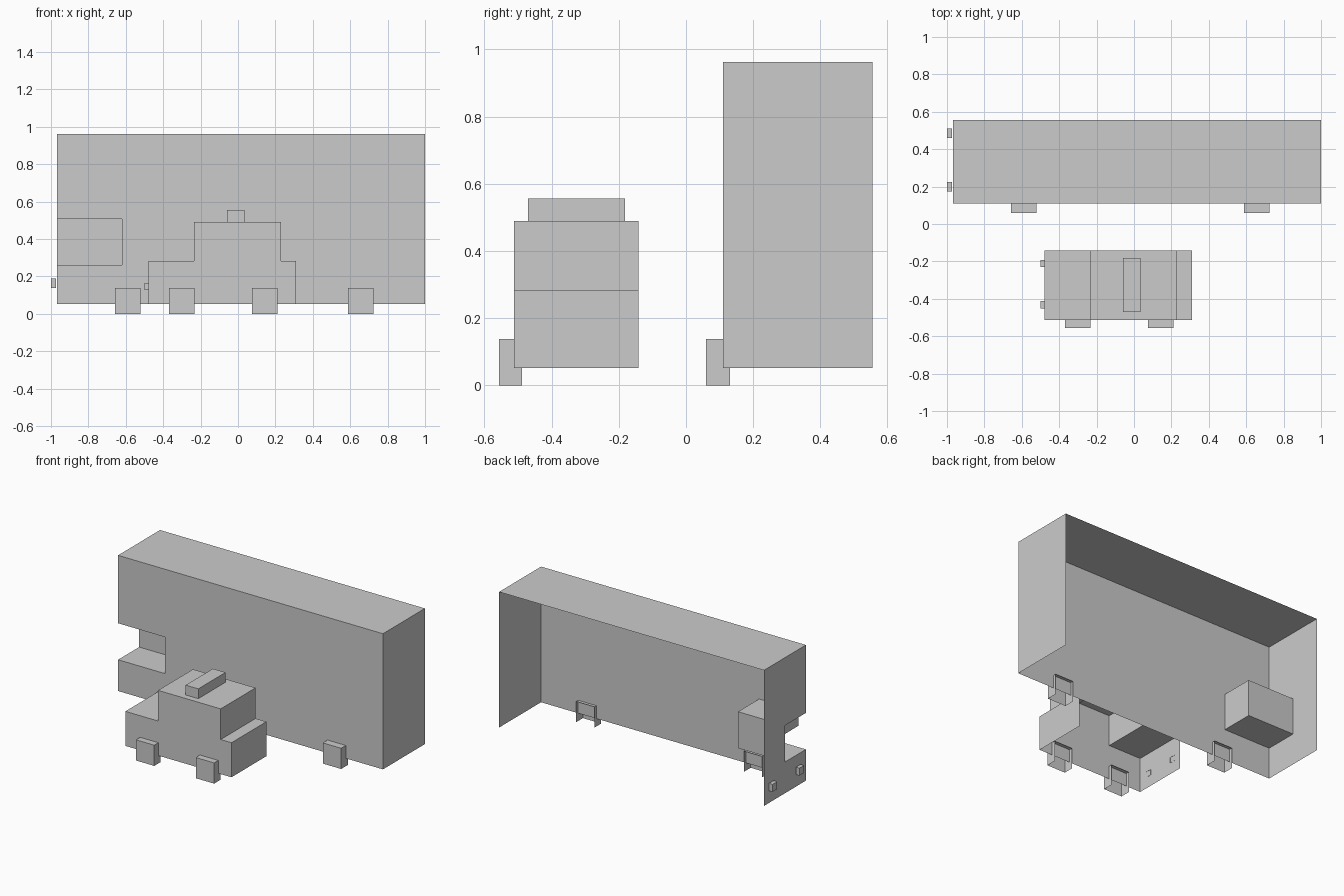
import bpy, bmesh

if "Cube" in bpy.data.objects:
    bpy.data.objects.remove(bpy.data.objects["Cube"])


def strip_faces(bm, open_sides):
    """Remove the flat faces lying on the given extreme sides, e.g. 'y+' or 'z-'."""
    doomed = set()
    for side in open_sides:
        axis, sign = "xyz".index(side[0]), 1 if side[1] == "+" else -1
        limit = max(sign * v.co[axis] for v in bm.verts)
        doomed |= {f for f in bm.faces
                   if all(abs(sign * v.co[axis] - limit) < 1e-4 for v in f.verts)}
    bmesh.ops.delete(bm, geom=list(doomed), context='FACES')


def prism(name, outline, y0, y1, open_sides=()):
    """Extrude an x-z outline along y, leaving the given sides open."""
    bm = bmesh.new()
    face = bm.faces.new([bm.verts.new((x, y0, z)) for x, z in outline])
    ext = bmesh.ops.extrude_face_region(bm, geom=[face], use_keep_orig=True)
    for v in ext["geom"]:
        if isinstance(v, bmesh.types.BMVert):
            v.co.y = y1
    bmesh.ops.recalc_face_normals(bm, faces=bm.faces)
    strip_faces(bm, open_sides)
    mesh = bpy.data.meshes.new(name)
    bm.to_mesh(mesh)
    bm.free()
    obj = bpy.data.objects.new(name, mesh)
    bpy.context.collection.objects.link(obj)
    return obj


def box(name, xs, ys, zs, open_sides=()):
    (x0, x1), (z0, z1) = xs, zs
    return prism(name, [(x0, z0), (x1, z0), (x1, z1), (x0, z1)], *ys, open_sides)


SHELL = ("y+", "z-")

# Bus body: hollow shell with an open corner platform recess
bus = box("bus_body", (-0.968, 1.0), (0.11, 0.555), (0.052, 0.963))
cutter = box("recess_cutter", (-1.2, -0.62), (-0.1, 0.333), (0.262, 0.507))
cutter.hide_render = True
mod = bus.modifiers.new("recess", 'BOOLEAN')
mod.operation, mod.solver, mod.object = 'DIFFERENCE', 'EXACT', cutter
bm = bmesh.new()
bm.from_object(bus, bpy.context.evaluated_depsgraph_get())
bus.modifiers.clear()
strip_faces(bm, SHELL)
bm.to_mesh(bus.data)
bm.free()
bpy.data.objects.remove(cutter)

# Car body: stepped hood, cabin and trunk
prism("car_body", [(-0.478, 0.052), (0.31, 0.052), (0.31, 0.284), (0.23, 0.284),
                   (0.23, 0.49), (-0.235, 0.49), (-0.235, 0.284), (-0.478, 0.284)],
      -0.512, -0.142, SHELL)

# Roof sign
box("roof_sign", (-0.06, 0.034), (-0.47, -0.181), (0.49, 0.556), SHELL)

# Wheels
for vehicle, y0, y1, centres in (("bus", 0.06, 0.131, (-0.59, 0.656)),
                                 ("car", -0.556, -0.488, (-0.301, 0.144))):
    for end, cx in zip(("rear", "front"), centres):
        box(f"{vehicle}_{end}_wheel", (cx - 0.068, cx + 0.068), (y0, y1), (0, 0.139), SHELL)

# Tail lights
for vehicle, x0, x1, size, z0, centres in (("bus", -1.0, -0.974, 0.05, 0.138, (0.2, 0.485)),
                                           ("car", -0.5, -0.477, 0.038, 0.127, (-0.432, -0.211))):
    for side, cy in zip(("right", "left"), centres):
        box(f"{vehicle}_{side}_tail_light", (x0, x1), (cy - size / 2, cy + size / 2),
            (z0, z0 + size), ("x+",))
